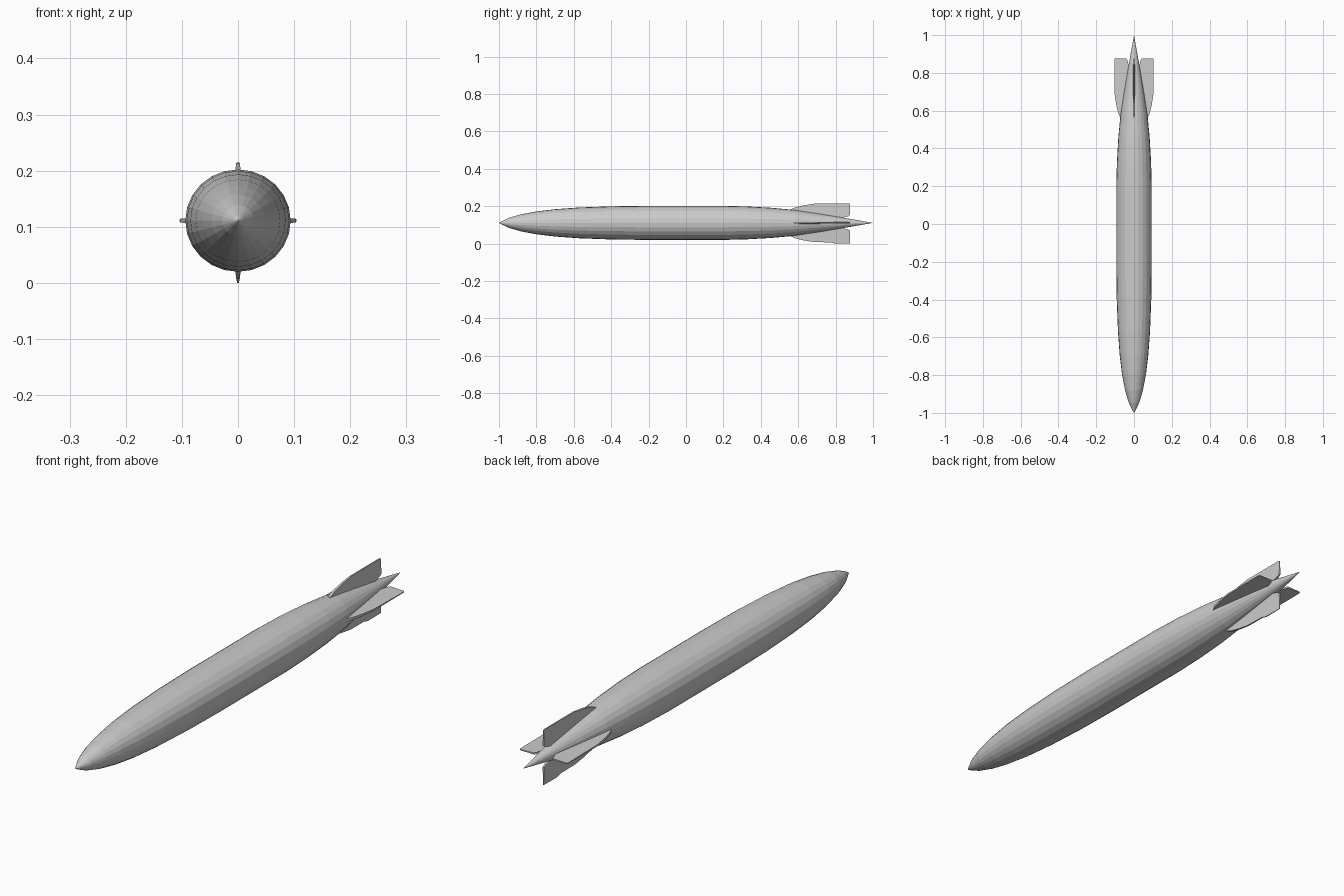
import bpy, bmesh, math

if "Cube" in bpy.data.objects:
    bpy.data.objects.remove(bpy.data.objects["Cube"])

CZ = 0.111      # height of the hull axis
SIDES = 24


def finish(name, bm):
    bmesh.ops.recalc_face_normals(bm, faces=bm.faces)
    mesh = bpy.data.meshes.new(name)
    bm.to_mesh(mesh)
    bm.free()
    obj = bpy.data.objects.new(name, mesh)
    bpy.context.collection.objects.link(obj)
    return obj


# Hull: faceted body lathed around the y axis (y, radius)
profile = [(-0.985, 0.009), (-0.945, 0.028), (-0.88, 0.047), (-0.80, 0.062),
           (-0.70, 0.0745), (-0.57, 0.084), (-0.40, 0.0905), (-0.20, 0.093),
           (0.20, 0.093), (0.33, 0.0895), (0.46, 0.082), (0.58, 0.0705),
           (0.70, 0.052), (0.82, 0.032), (0.91, 0.016)]
bm = bmesh.new()
rings = []
for y, r in profile:
    rings.append([bm.verts.new((1.01 * r * math.cos(a), y, CZ + 0.98 * r * math.sin(a)))
                  for a in (2 * math.pi * i / SIDES for i in range(SIDES))])
nose = bm.verts.new((0, -1, CZ))
tail = bm.verts.new((0, 1, CZ))
for i in range(SIDES):
    j = (i + 1) % SIDES
    for a, b in zip(rings, rings[1:]):
        bm.faces.new((a[i], a[j], b[j], b[i]))
    bm.faces.new((nose, rings[0][i], rings[0][j]))
    bm.faces.new((tail, rings[-1][j], rings[-1][i]))
finish("hull", bm)


# Tail fins: wedge plates, thick at the root and thin at the tip (y, distance from axis)
def fin(name, outline, angle):
    bm = bmesh.new()
    c, s = math.cos(angle), math.sin(angle)
    sheets = []
    for side in (1, -1):
        sheet = []
        for y, r in outline:
            h = side * (0.0012 + 0.03 * (0.111 - r) + 0.01 * (0.877 - y))
            sheet.append(bm.verts.new((r * c - h * s, y, CZ + r * s + h * c)))
        bm.faces.new(sheet)
        sheets.append(sheet)
    n = len(outline)
    for i in range(n):
        j = (i + 1) % n
        bm.faces.new((sheets[0][i], sheets[0][j], sheets[1][j], sheets[1][i]))
    finish(name, bm)


leading = [(0.56, 0.05), (0.56, 0.072), (0.585, 0.083), (0.63, 0.094), (0.69, 0.103)]
trailing = [(0.877, 0.042), (0.867, 0.035), (0.84, 0.028), (0.80, 0.02)]
plain = leading + [(0.87, 0.104), (0.877, 0.101)] + trailing
stepped = leading + [(0.77, 0.104), (0.795, 0.111), (0.877, 0.111)] + trailing

fin("right_fin", plain, 0)
fin("top_fin", plain, math.pi / 2)
fin("left_fin", plain, math.pi)
fin("bottom_fin", stepped, -math.pi / 2)
